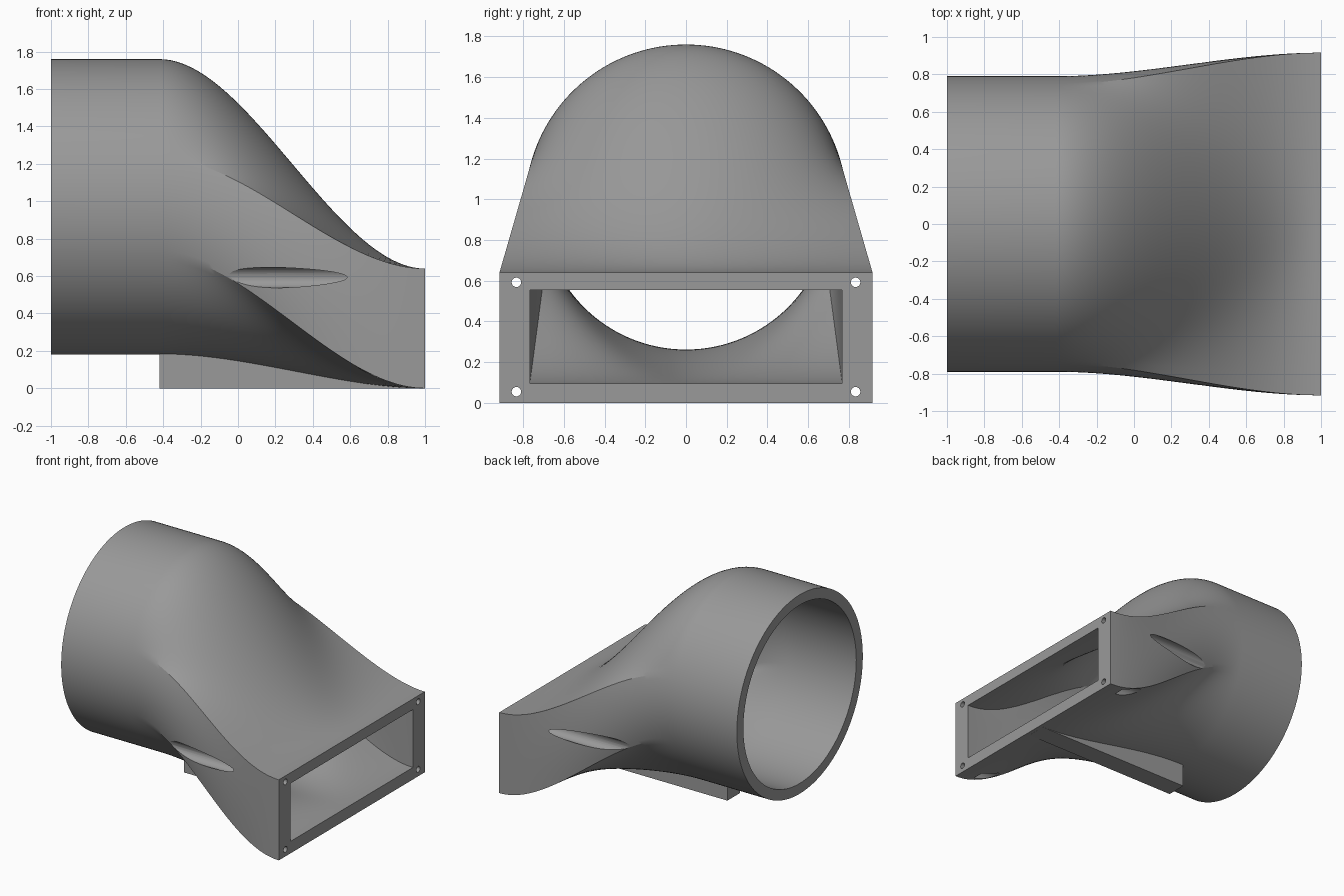
import bpy, bmesh, math
from mathutils import Matrix

if "Cube" in bpy.data.objects:
    bpy.data.objects.remove(bpy.data.objects["Cube"])

X0, X1, X2 = -1.0, -0.42, 1.0          # round end, start of transition, flange
CZ = 0.97                              # height of the round axis

grey = bpy.data.materials.new("plain grey")
grey.diffuse_color = (0.32, 0.32, 0.32, 1)
grey.use_nodes = True
grey.node_tree.nodes["Principled BSDF"].inputs["Base Color"].default_value = grey.diffuse_color


def ease(x):
    t = max(0.0, min(1.0, (x - X1) / (X2 - X1)))
    return t * t * (3 - 2 * t)


def make_object(name, bm):
    bmesh.ops.recalc_face_normals(bm, faces=bm.faces)
    me = bpy.data.meshes.new(name)
    bm.to_mesh(me)
    bm.free()
    me.materials.append(grey)
    ob = bpy.data.objects.new(name, me)
    bpy.context.collection.objects.link(ob)
    return ob


def section_pairs(radius, hw, hh, rz):
    """Matching (circle, rectangle) points at shared angles, corners included."""
    c = math.atan2(hh, hw)
    bounds = [-c, c, math.pi - c, math.pi + c, 2 * math.pi - c]
    pairs = []
    for k, n in enumerate((20, 60, 20, 60)):
        for i in range(n):
            a = bounds[k] + (bounds[k + 1] - bounds[k]) * i / n
            ca, sa = math.cos(a), math.sin(a)
            s = min(hw / max(abs(ca), 1e-9), hh / max(abs(sa), 1e-9))
            pairs.append(((radius * ca, CZ + radius * sa), (s * ca, rz + s * sa)))
    return pairs


# Hollow duct: outer and inner round-to-rectangle lofts joined at both ends
xs = [X0] + [X1 + (X2 - X1) * i / 48 for i in range(49)]
bm = bmesh.new()


def loft(pairs):
    rings = []
    for x in xs:
        e = ease(x)
        rings.append([bm.verts.new((x, p[0] + (q[0] - p[0]) * e, p[1] + (q[1] - p[1]) * e))
                      for p, q in pairs])
    for a, b in zip(rings, rings[1:]):
        bridge(a, b)
    return rings


def bridge(a, b):
    n = len(a)
    for i in range(n):
        j = (i + 1) % n
        bm.faces.new((a[i], a[j], b[j], b[i]))


outer = loft(section_pairs(0.79, 0.916, 0.32, 0.32))
inner = loft(section_pairs(0.708, 0.767, 0.23, 0.325))
bridge(outer[0], inner[0])
bridge(outer[-1], inner[-1])
duct = make_object("duct", bm)


# Screw holes with wide head clearances behind the flange
def cylinder(bm, x_a, x_b, y, z, r):
    m = Matrix.Translation(((x_a + x_b) / 2, y, z)) @ Matrix.Rotation(math.pi / 2, 4, 'Y')
    bmesh.ops.create_cone(bm, cap_ends=True, segments=32, radius1=r, radius2=r,
                          depth=x_b - x_a, matrix=m)


bpy.context.view_layer.objects.active = duct
for name, r, x_a, x_b in (("head_clearance", 0.055, -0.3, 0.85), ("screw_hole", 0.023, 0.6, 1.1)):
    bm = bmesh.new()
    for y in (-0.833, 0.833):
        for z in (0.055, 0.592):
            cylinder(bm, x_a, x_b, y, z, r)
    cutter = make_object(name, bm)
    cutter.hide_render = True
    mod = duct.modifiers.new(name, 'BOOLEAN')
    mod.operation, mod.solver, mod.object = 'DIFFERENCE', 'EXACT', cutter
    bpy.ops.object.modifier_apply(modifier=name)
    bpy.data.objects.remove(cutter)

# Support foot following the underside of the duct
bm = bmesh.new()
fx = [X1 + (0.97 - X1) * i / 20 for i in range(21)]
outline = [(x, 0.18 * (1 - ease(x)) + 0.02) for x in fx] + [(fx[-1], 0), (fx[0], 0)]
side = bm.faces.new([bm.verts.new((x, -0.08, z)) for x, z in outline])
ext = bmesh.ops.extrude_face_region(bm, geom=[side])
bmesh.ops.translate(bm, vec=(0, 0.16, 0),
                    verts=[v for v in ext["geom"] if isinstance(v, bmesh.types.BMVert)])
foot = make_object("support_foot", bm)

for ob in (duct, foot):
    bpy.ops.object.select_all(action='DESELECT')
    ob.select_set(True)
    bpy.context.view_layer.objects.active = ob
    bpy.ops.object.shade_smooth_by_angle(angle=math.radians(20))
